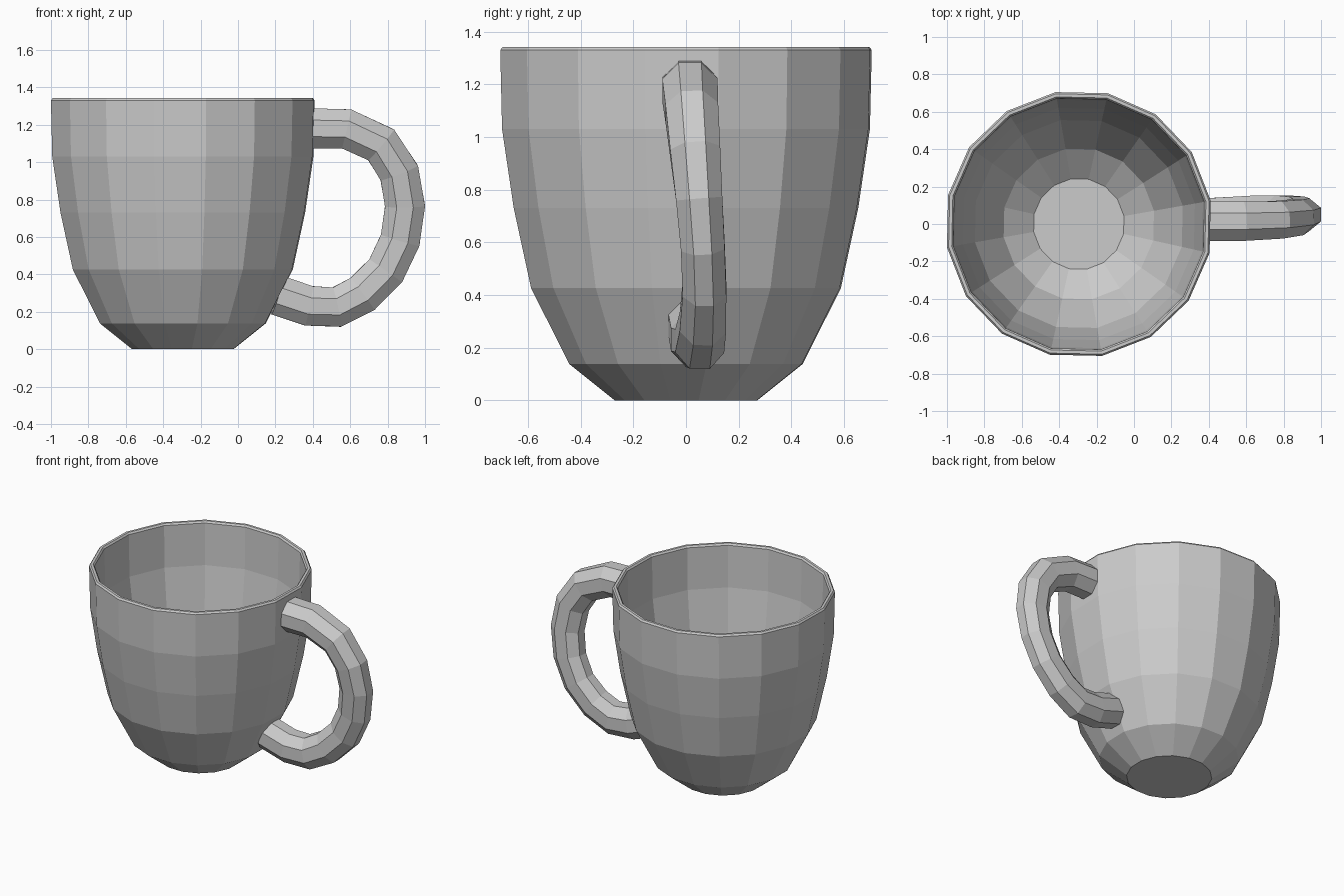
import bpy
from math import sin, cos, pi, radians
from mathutils import Vector

if "Cube" in bpy.data.objects:
    bpy.data.objects.remove(bpy.data.objects["Cube"])


def skin_rings(name, rings):
    """Join equal rings of points into a closed, flat-shaded skin with end caps."""
    n = len(rings[0])
    verts = [p for ring in rings for p in ring]
    faces = [(a * n + i, a * n + (i + 1) % n, (a + 1) * n + (i + 1) % n, (a + 1) * n + i)
             for a in range(len(rings) - 1) for i in range(n)]
    faces.append(tuple(reversed(range(n))))
    faces.append(tuple(range(len(verts) - n, len(verts))))
    mesh = bpy.data.meshes.new(name)
    mesh.from_pydata(verts, [], faces)
    mesh.update()
    obj = bpy.data.objects.new(name, mesh)
    bpy.context.collection.objects.link(obj)
    return obj


# Cup: outer wall, rounded rim, inner wall and floor as (radius, z)
SIDES = 16
CENTRE_X = -0.295
profile = [(0.275, 0), (0.45, 0.138), (0.597, 0.426), (0.664, 0.73), (0.709, 1.03),
           (0.716, 1.33), (0.707, 1.342), (0.690, 1.342), (0.681, 1.33),
           (0.674, 1.035), (0.630, 0.737), (0.564, 0.44), (0.408, 0.16), (0.245, 0.035)]
cup_rings = []
for r, z in profile:
    angles = [radians(10) + 2 * pi * i / SIDES for i in range(SIDES)]
    cup_rings.append([(CENTRE_X + r * cos(a), r * sin(a), z) for a in angles])
skin_rings("cup_body", cup_rings)

# Handle: octagonal tube along a leaning path, (x, y, z, half width in y)
path = [(0.393, 0.015, 1.181, 0.105), (0.58, 0.015, 1.178, 0.105),
        (0.765, 0.022, 1.093, 0.100), (0.862, 0.035, 0.943, 0.095),
        (0.893, 0.050, 0.765, 0.088), (0.867, 0.064, 0.583, 0.083),
        (0.79, 0.070, 0.42, 0.083), (0.665, 0.064, 0.295, 0.088),
        (0.528, 0.052, 0.225, 0.093), (0.378, 0.040, 0.232, 0.097),
        (0.213, 0.030, 0.288, 0.097)]
TUBE_SIDES = 8
TUBE_RADIUS = 0.107
flat = 1 / cos(pi / TUBE_SIDES)
points = [Vector(p[:3]) for p in path]
handle_rings = []
for k, p in enumerate(points):
    tangent = points[min(k + 1, len(points) - 1)] - points[max(k - 1, 0)]
    outward = Vector((-tangent.z, 0, tangent.x)).normalized()
    side = outward.cross(tangent).normalized()
    ring = []
    for i in range(TUBE_SIDES):
        a = 2 * pi * (i + 0.5) / TUBE_SIDES
        ring.append(p + outward * (TUBE_RADIUS * flat * cos(a))
                    - side * (path[k][3] * flat * sin(a)))
    handle_rings.append(ring)
handle = skin_rings("handle", handle_rings)

# Make all face normals point outward
import bmesh
for obj in bpy.context.collection.objects:
    bm = bmesh.new()
    bm.from_mesh(obj.data)
    bmesh.ops.recalc_face_normals(bm, faces=bm.faces)
    bm.to_mesh(obj.data)
    bm.free()
